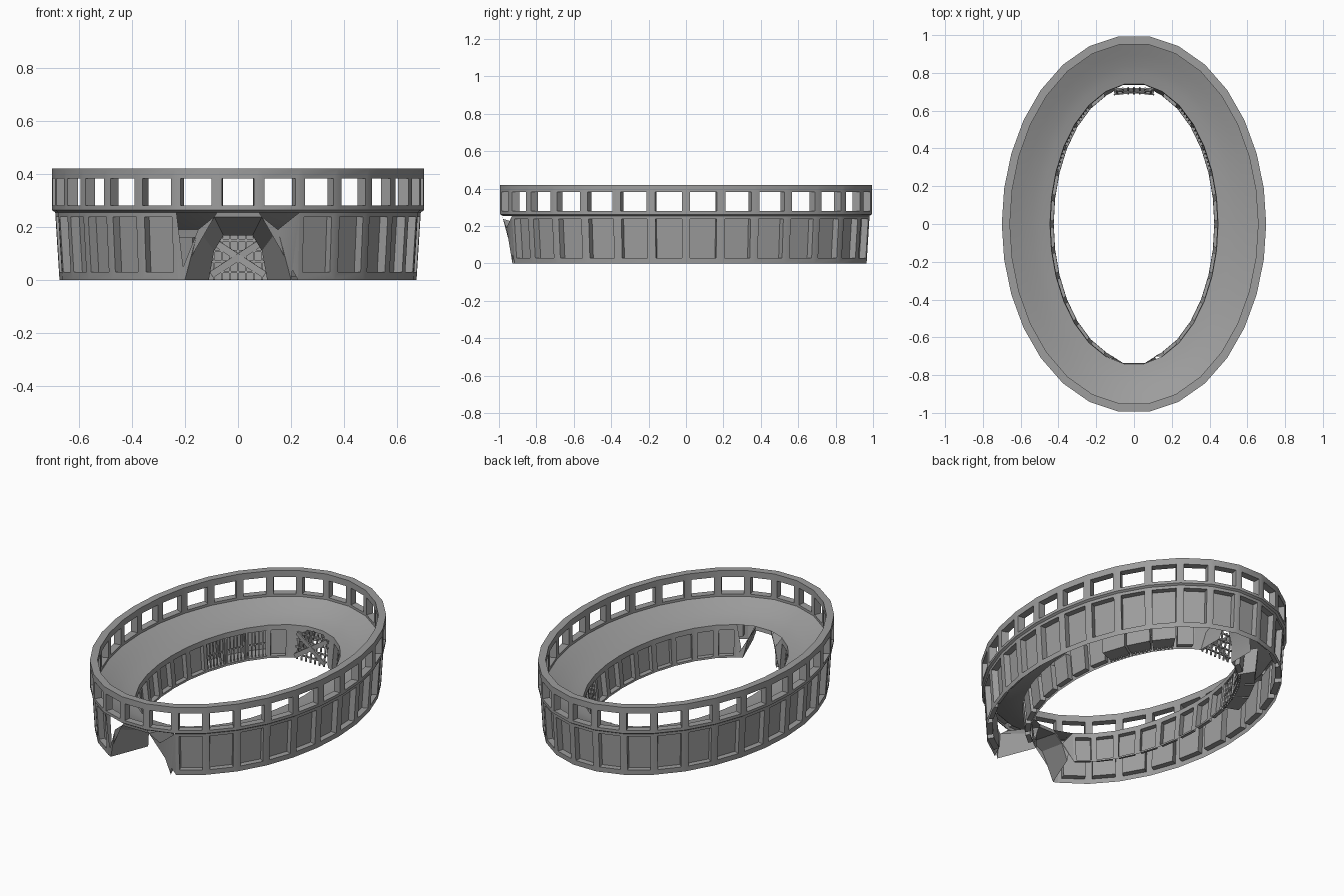
import bpy, bmesh, math
from mathutils import Vector, Matrix

cube = bpy.data.objects.get("Cube")
if cube:
    bpy.data.objects.remove(cube)

BAYS = 30
FRONT = (21, 22, 23)
BACK = (6, 7, 8)
BARRED = (2, 3, 4, 10, 11, 12)
SILL, LIP, TOP = 0.255, 0.19, 0.42

stone = bpy.data.materials.new("stone grey")
stone.use_nodes = True
grey = (0.34, 0.34, 0.34, 1)
stone.diffuse_color = grey
stone.node_tree.nodes["Principled BSDF"].inputs["Base Color"].default_value = grey


def finish(name, bm):
    bmesh.ops.remove_doubles(bm, verts=bm.verts, dist=0.0004)
    mesh = bpy.data.meshes.new(name)
    bm.to_mesh(mesh)
    bm.free()
    mesh.materials.append(stone)
    ob = bpy.data.objects.new(name, mesh)
    bpy.context.collection.objects.link(ob)
    bpy.ops.object.select_all(action='DESELECT')
    ob.select_set(True)
    bpy.context.view_layer.objects.active = ob
    bpy.ops.object.shade_smooth_by_angle(angle=math.radians(28))
    return ob


def pillar(i, d, z):
    """Point on the oval at pillar i, moved inward by d."""
    a = 2 * math.pi * i / BAYS
    a -= 0.05 * math.sin(2 * a)
    return Vector(((0.7 - d) * math.cos(a), (1 - d) * math.sin(a), z))


def pt(i, u, d, z):
    return pillar(i, d, z).lerp(pillar(i + 1, d, z), u)


def face(bm, pts, eye):
    """Add a face that is turned towards the point eye."""
    f = bm.faces.new([bm.verts.new(p) for p in pts])
    f.normal_update()
    if f.normal.dot(eye - f.calc_center_median()) < 0:
        f.normal_flip()


def loft(bm, a, b, eye, closed=False):
    n = len(a)
    for k in range(n if closed else n - 1):
        m = (k + 1) % n
        face(bm, (a[k], a[m], b[m], b[k]), eye)


def rect(i, margin, z0, z1, d):
    return [pt(i, u, d(z), z) for u, z in
            ((margin, z0), (1 - margin, z0), (1 - margin, z1), (margin, z1))]


def panel(bm, i, outer, inner, margin, d, push, back=True):
    """Framed opening in one bay with reveals of depth push."""
    side = 1 if push > 0 else -1
    mid = sum(inner) / 2
    eye = pt(i, 0.5, d(mid) - side * 0.3, mid)
    edge = rect(i, 0, *outer, d)
    hole = rect(i, margin, *inner, d)
    deep = rect(i, margin, *inner, lambda z: d(z) + push)
    loft(bm, edge, hole, eye, True)
    loft(bm, hole, deep, eye, True)
    if back:
        face(bm, deep, eye)


def d_outer(z):
    return 0.028 - 0.016 * z / SILL


def d_inner(z):
    return 0.275 - 0.02 * z / LIP


# Lower outer wall with sunken panels and a small ledge
bm = bmesh.new()
for i in range(BAYS):
    if i not in FRONT:
        panel(bm, i, (0, SILL), (0.03, 0.238), 0.12, d_outer, 0.035)
    low = [pt(i, u, d_outer(SILL), SILL) for u in (0, 1)]
    high = [pt(i, u, 0, SILL + 0.008) for u in (0, 1)]
    loft(bm, low, high, pt(i, 0.5, -0.3, 0))
finish("outer_wall", bm)

# Upper gallery with open windows and the flat rim
bm = bmesh.new()
THICK = 0.043
for i in range(BAYS):
    panel(bm, i, (SILL + 0.008, TOP), (0.28, 0.382), 0.12, lambda z: 0, THICK, False)
    inside = lambda z: THICK
    loft(bm, rect(i, 0, SILL + 0.008, TOP, inside),
         rect(i, 0.12, 0.28, 0.382, inside), pt(i, 0.5, 0.35, 0.33), True)
    loft(bm, [pt(i, u, 0, TOP) for u in (0, 1)],
         [pt(i, u, THICK, TOP) for u in (0, 1)], Vector((0, 0, 5)))
finish("window_gallery", bm)

# Sloping seating bowl
bm = bmesh.new()
bowl = [(THICK, SILL + 0.01), (0.1, 0.24), (0.16, 0.215), (0.21, 0.2), (d_inner(LIP), LIP)]
for i in range(BAYS):
    for (d0, z0), (d1, z1) in zip(bowl, bowl[1:]):
        loft(bm, [pt(i, u, d0, z0) for u in (0, 1)],
             [pt(i, u, d1, z1) for u in (0, 1)], Vector((0, 0, 5)))
finish("seating_bowl", bm)

# Inner wall with niches, deeper where they are barred
bm = bmesh.new()
for i in range(BAYS):
    if i not in FRONT + BACK:
        deep = i in BARRED
        panel(bm, i, (0, LIP), (0.012, 0.16), 0.04 if deep else 0.13,
              d_inner, -0.1 if deep else -0.03)
finish("inner_wall", bm)


# Gateways: wall surround, arch and tapered passage
def arch(half, d, sign):
    """Six-point arch on the oval, from its right half profile."""
    pts = []
    for x, z in [(-x, z) for x, z in half] + half[::-1]:
        e = d(z)
        y = (1 - e) * math.sqrt(1 - (x / (0.7 - e)) ** 2)
        pts.append(Vector((x, sign * y, z)))
    return pts


def surround(bays, d, top):
    a, m, n, b = bays[0], bays[1], bays[2], bays[2] + 1
    loop = [pillar(a, d(0), 0)] + [pillar(k, d(top), top) for k in (a, m, n, b)]
    loop.append(pillar(b, d(0), 0))
    return sorted(loop[:3], key=lambda p: (round(p.x, 3), p.z)) + \
        sorted(loop[3:], key=lambda p: (round(p.x, 3), -p.z)) if loop[0].x < 0 else loop[::-1]


OUTER_ARCH = [(0.2, 0), (0.15, 0.19), (0.09, 0.238)]
INNER_ARCH = [(0.11, 0), (0.09, 0.11), (0.055, 0.168)]

bm = bmesh.new()
mouth = arch(OUTER_ARCH, d_outer, -1)
throat = arch(INNER_ARCH, d_inner, -1)
loft(bm, surround(FRONT, d_outer, SILL), mouth, Vector((0, -3, 0.1)))
loft(bm, mouth, throat, Vector((0, -0.84, 0.05)))
loft(bm, throat, surround(FRONT, d_inner, LIP), Vector((0, 0, 0.1)))
finish("front_gateway", bm)

bm = bmesh.new()
throat = arch(INNER_ARCH, d_inner, 1)
rear = [p + Vector((0, 0.16, 0)) for p in throat]
loft(bm, surround(BACK, d_inner, LIP), throat, Vector((0, 0, 0.1)))
loft(bm, throat, rear, Vector((0, 0.82, 0.05)))
finish("back_gateway", bm)


# Bars and planks
def beam(bm, a, b, width, depth):
    a, b = Vector(a), Vector(b)
    turn = (b - a).to_track_quat('Z', 'Y').to_matrix().to_4x4()
    size = Matrix.Diagonal((depth, width, (b - a).length, 1))
    bmesh.ops.create_cube(bm, size=1, matrix=Matrix.Translation((a + b) / 2) @ turn @ size)


bm = bmesh.new()
for i in BARRED:
    for k in range(6):
        u = (k + 0.5) / 6
        beam(bm, pt(i, u, d_inner(0) - 0.012, 0),
             pt(i, u, d_inner(0.16) - 0.012, 0.165), 0.007, 0.007)
    beam(bm, pt(i, 0, d_inner(0.08) - 0.012, 0.085),
         pt(i, 1, d_inner(0.08) - 0.012, 0.085), 0.007, 0.007)
finish("niche_bars", bm)


def gate(x, z, out=0):
    return (x, 0.69 + 0.18 * z - out, z)


bm = bmesh.new()
for k in range(-3, 4):
    x = k * 0.03
    beam(bm, gate(x, 0.002), gate(x, 0.18 - 0.01 * abs(k)), 0.008, 0.008)
for z in (0.03, 0.07, 0.11, 0.15):
    beam(bm, gate(-0.105, z), gate(0.105, z), 0.008, 0.008)
for s in (-1, 1):
    beam(bm, gate(-0.1 * s, 0.02, 0.008), gate(0.1 * s, 0.15, 0.008), 0.026, 0.008)
finish("back_gate", bm)
